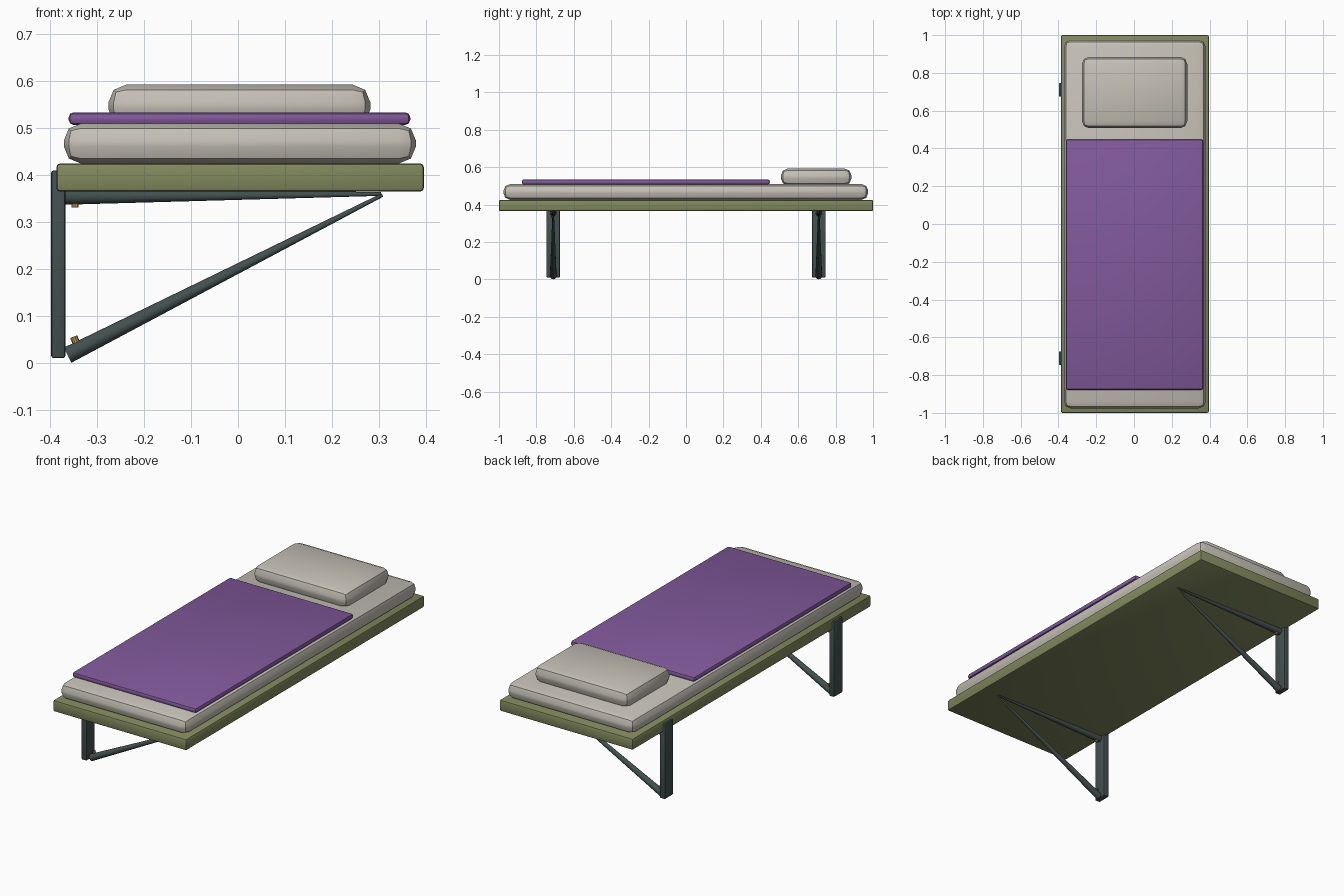
import bpy, bmesh, math
from mathutils import Vector, Matrix

if "Cube" in bpy.data.objects:
    bpy.data.objects.remove(bpy.data.objects["Cube"])


def material(name, rgb):
    m = bpy.data.materials.new(name)
    m.diffuse_color = (*rgb, 1)
    m.use_nodes = True
    m.node_tree.nodes["Principled BSDF"].inputs["Base Color"].default_value = m.diffuse_color
    return m


OLIVE = material("olive", (0.22, 0.25, 0.11))
CLOTH = material("cloth", (0.56, 0.53, 0.47))
PURPLE = material("purple", (0.22, 0.10, 0.33))
STEEL = material("dark steel", (0.055, 0.08, 0.078))
BRASS = material("brass", (0.50, 0.27, 0.08))


def finish(bm, name, mat):
    for f in bm.faces:
        f.smooth = True
    bmesh.ops.recalc_face_normals(bm, faces=bm.faces)
    me = bpy.data.meshes.new(name)
    bm.to_mesh(me)
    bm.free()
    me.set_sharp_from_angle(angle=math.radians(30))
    me.materials.append(mat)
    ob = bpy.data.objects.new(name, me)
    bpy.context.collection.objects.link(ob)
    return ob


def box(name, x, y, z, bevel, mat, segments=2):
    """Rounded box from (min, max) ranges."""
    bm = bmesh.new()
    bmesh.ops.create_cube(bm, size=1)
    for v in bm.verts:
        v.co = [r[0] + (c + 0.5) * (r[1] - r[0]) for c, r in zip(v.co, (x, y, z))]
    bmesh.ops.bevel(bm, geom=bm.edges[:], offset=bevel, segments=segments,
                    profile=0.5, affect='EDGES')
    return finish(bm, name, mat)


def rod(name, a, b, r1, r2, mat, sides=12):
    """Tapered rod from a to b."""
    a, b = Vector(a), Vector(b)
    d = b - a
    bm = bmesh.new()
    bmesh.ops.create_cone(bm, cap_ends=True, segments=sides, radius1=r1,
                          radius2=r2, depth=d.length)
    rot = d.to_track_quat('Z', 'Y').to_matrix().to_4x4()
    bm.transform(Matrix.Translation((a + b) / 2) @ rot)
    return finish(bm, name, mat)


# Bunk board and bedding
box("bed_board", (-0.387, 0.396), (-1, 1), (0.365, 0.425), 0.008, OLIVE)
box("mattress", (-0.371, 0.379), (-0.976, 0.974), (0.425, 0.51), 0.036, CLOTH)
box("blanket", (-0.361, 0.367), (-0.878, 0.448), (0.507, 0.534), 0.011, PURPLE)
box("pillow", (-0.276, 0.282), (0.507, 0.885), (0.502, 0.593), 0.038, CLOTH)

# Two wall brackets: post, horizontal arm, diagonal brace, bolts
for side, y in (("foot", -0.71), ("head", 0.71)):
    box(f"{side}_wall_post", (-0.398, -0.368), (y - 0.036, y + 0.036),
        (0.01, 0.41), 0.005, STEEL)
    rod(f"{side}_bracket_arm", (-0.37, y, 0.355), (0.305, y, 0.36),
        0.018, 0.004, STEEL)
    rod(f"{side}_diagonal_brace", (-0.363, y, 0.0165), (0.308, y, 0.358),
        0.018, 0.004, STEEL)
    rod(f"{side}_upper_bolt", (-0.347, y, 0.331), (-0.347, y, 0.348),
        0.008, 0.008, BRASS, 10)
    rod(f"{side}_lower_bolt", (-0.343, y, 0.038), (-0.350, y, 0.056),
        0.008, 0.008, BRASS, 10)
